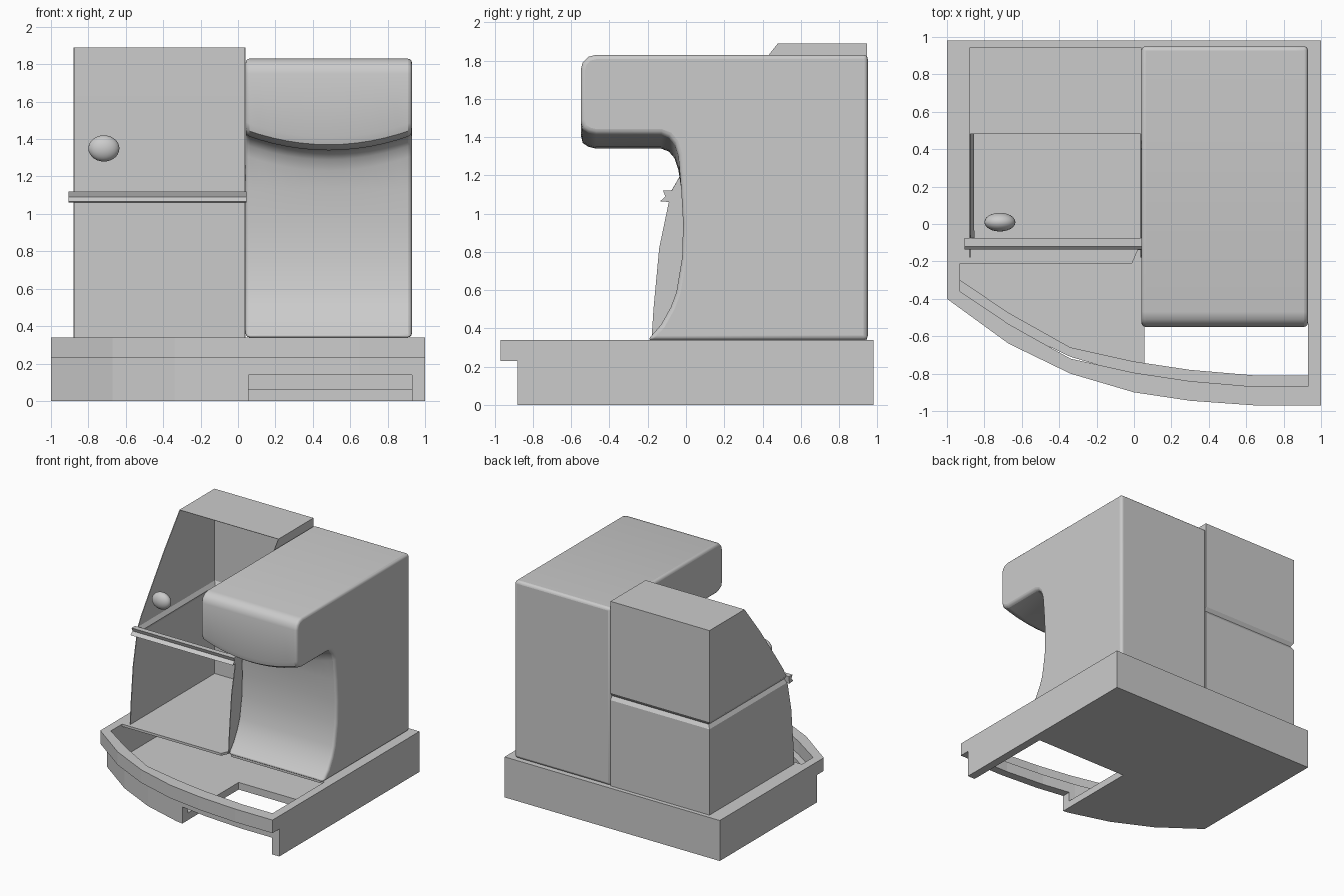
import bpy, bmesh, math

cube = bpy.data.objects.get("Cube")
if cube:
    bpy.data.objects.remove(cube)

GREY = (0.6, 0.6, 0.6, 1)
grey = bpy.data.materials.new("plain_grey")
grey.use_nodes = True
grey.diffuse_color = GREY
grey.node_tree.nodes["Principled BSDF"].inputs["Base Color"].default_value = GREY


def finish(name, bm):
    bmesh.ops.recalc_face_normals(bm, faces=bm.faces)
    mesh = bpy.data.meshes.new(name)
    bm.to_mesh(mesh)
    bm.free()
    ob = bpy.data.objects.new(name, mesh)
    bpy.context.collection.objects.link(ob)
    mesh.materials.append(grey)
    return ob


def loft(name, rings, caps=True, closed=True):
    """Skin matching rings of points, optionally capping both ends."""
    bm = bmesh.new()
    rows = [[bm.verts.new(p) for p in ring] for ring in rings]
    n = len(rows[0])
    for a, b in zip(rows, rows[1:]):
        for i in range(n if closed else n - 1):
            j = (i + 1) % n
            bm.faces.new((a[i], a[j], b[j], b[i]))
    if caps:
        bm.faces.new(rows[0])
    if caps or not closed:
        bm.faces.new(rows[-1])
    return finish(name, bm)


def slab(name, outline, z0, z1):
    return loft(name, [[(x, y, z) for x, y in outline] for z in (z0, z1)])


def cut(ob, cutter):
    cutter.hide_render = True
    cutter.hide_viewport = True
    cutter.display_type = 'WIRE'
    mod = ob.modifiers.new("cut", 'BOOLEAN')
    mod.operation = 'DIFFERENCE'
    mod.solver = 'EXACT'
    mod.object = cutter


def smooth(ob):
    bpy.ops.object.select_all(action='DESELECT')
    ob.select_set(True)
    bpy.context.view_layer.objects.active = ob
    bpy.ops.object.shade_smooth_by_angle(angle=math.radians(35))


# Tray base: bowed front, lower part set back under the rim
bow = [(-1, -.40), (-.67, -.64), (-.34, -.80), (0, -.90), (.3, -.945), (.65, -.97), (1, -.97)]
inner_bow = [(-.93, -.36), (-.67, -.535), (-.34, -.72), (0, -.795), (.3, -.84), (.65, -.87), (.93, -.87)]


def with_back(front, y, shift=0):
    pts = [(px, py + shift) for px, py in front]
    return pts + [(pts[-1][0], y), (pts[0][0], y)]


lower = slab("lower_base", with_back(bow, .98, .09), 0, .23)
cut(lower, slab("lower_cavity_cutter", with_back(inner_bow, .91, .06), .06, .5))
slot = [(.055, -1.2), (.93, -1.2), (.93, -.07), (.055, -.07)]
cut(lower, slab("slot_cutter", slot, -.1, .14))
rim = slab("upper_rim", with_back(bow, .98), .23, .34)
cut(rim, slab("rim_cavity_cutter", with_back(inner_bow, .91), .1, .5))

# Deck carrying the cabinet and the column
slab("deck", [(-.94, -.21), (-.01, -.21), (.02, -.14), (.06, -.14),
              (.06, -.18), (.94, -.18), (.94, .93), (-.94, .93)], .32, .34)

# Main body: column with overhanging head and a bowed underside
X0, X1, STEPS = .04, .93, 12


def body_ring(x):
    t = 2 * (x - X0) / (X1 - X0) - 1
    b = 1.34 + .08 * t * t
    profile = [(.95, .34), (.95, 1.83), (-.47, 1.83), (-.51, 1.82), (-.54, 1.79), (-.55, 1.75),
               (-.55, b + .07), (-.54, b + .03), (-.51, b + .01), (-.47, b),
               (-.13, b), (-.09, b - .015), (-.06, b - .05), (-.04, b - .11),
               (-.025, 1.13), (-.015, .95), (-.02, .77), (-.05, .59),
               (-.08, .51), (-.13, .42), (-.2, .34)]
    return [(x, y, z) for y, z in profile]


body = loft("main_body", [body_ring(X0 + (X1 - X0) * i / STEPS) for i in range(STEPS + 1)])
bevel = body.modifiers.new("rounded_edges", 'BEVEL')
bevel.width = .022
bevel.segments = 3
bevel.limit_method = 'ANGLE'
bevel.angle_limit = math.radians(50)
smooth(body)

# Open-fronted cabinet shell: (height, front edge, groove depth)
levels = [(.34, -.18, 0), (.5, -.17, 0), (.82, -.14, 0), (1.06, -.09, 0), (1.09, -.085, .02),
          (1.12, -.075, 0), (1.2, -.03, 0), (1.35, .075, 0), (1.63, .275, 0), (1.89, .48, 0)]
shell = loft("cabinet_shell",
             [[(-.88 + g, f, z), (-.88 + g, .945 - g, z), (.04, .945 - g, z), (.04, f, z)]
              for z, f, g in levels], caps=False, closed=False)
wall = shell.modifiers.new("wall", 'SOLIDIFY')
wall.thickness = .006
wall.offset = -1

# Zigzag lip across the cabinet front
lip = [(-.075, 1.12), (-.12, 1.12), (-.108, 1.09), (-.135, 1.065), (-.08, 1.06)]
loft("front_lip", [[(x, y, z) for y, z in lip] for x in (-.905, .045)])

# Oval knob
bm = bmesh.new()
bmesh.ops.create_uvsphere(bm, u_segments=24, v_segments=14, radius=1)
knob = finish("knob", bm)
knob.scale = (.083, .05, .07)
knob.location = (-.717, .01, 1.35)
smooth(knob)
